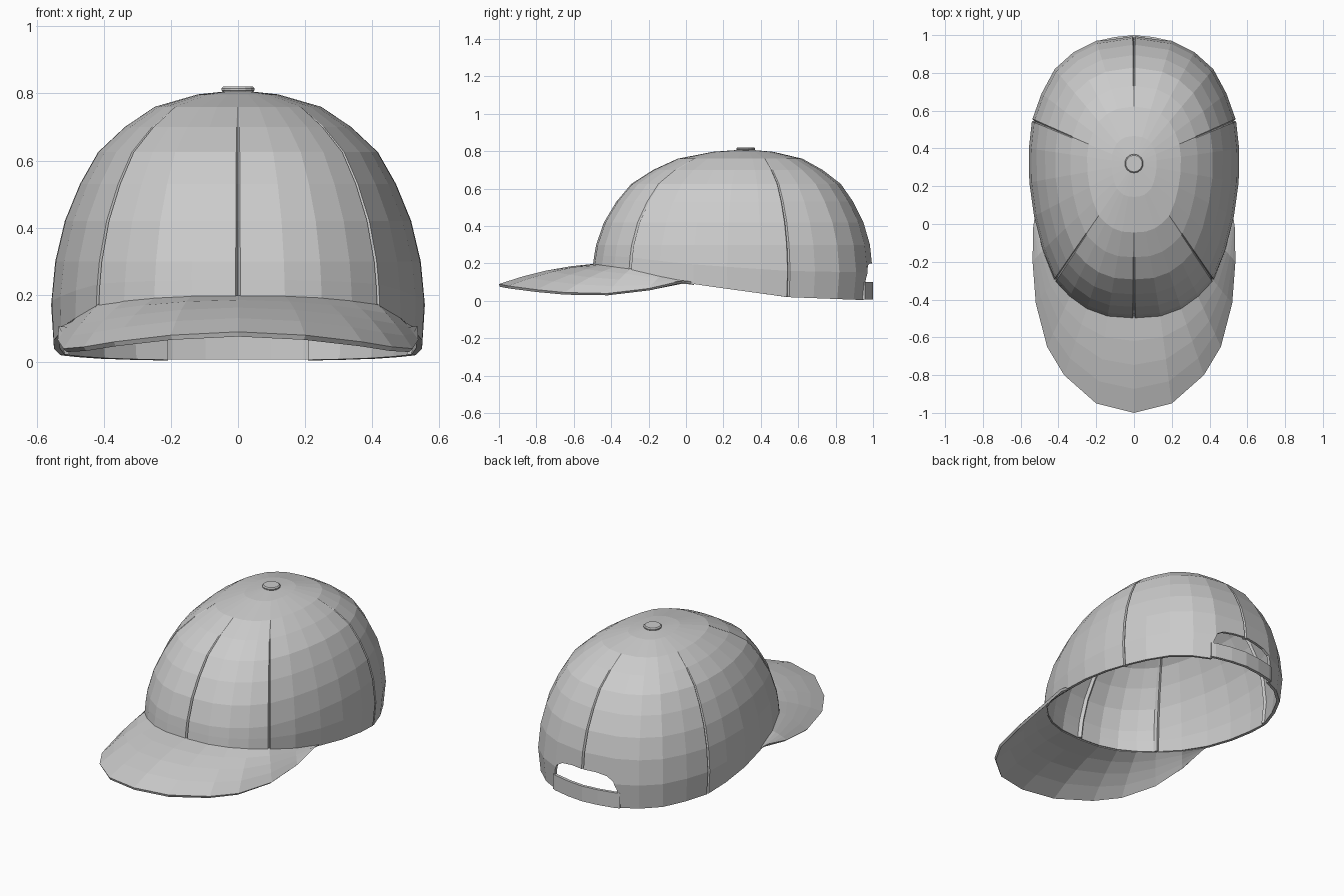
import bpy, bmesh, math
from mathutils import Vector

if "Cube" in bpy.data.objects:
    bpy.data.objects.remove(bpy.data.objects["Cube"])

CX, CY = 0.0, 0.32          # crown pole in plan
# half plan of the crown, front to back; seams fall on chosen columns
PLAN = [(0, -.5), (.14, -.49), (.25, -.45), (.34, -.385), (.42, -.3),
        (.485, -.14), (.53, .04), (.555, .22), (.557, .4), (.54, .55),
        (.49, .69), (.42, .82), (.32, .91), (.2, .97), (0, 1.0)]
SEAMS = {0, 4, 9, 14}
PROFILE = [(0, .975), (.08, .993), (.15, 1), (.2, .998), (.3, .977), (.42, .926),
           (.53, .845), (.625, .748), (.70, .605), (.76, .445), (.797, .215)]
RIM = [(-.5, .19), (-.3, .165), (-.03, .1), (.25, .06), (.55, .02), (1, .003)]


def interp(table, v):
    if v <= table[0][0]:
        return table[0][1]
    for (a, fa), (b, fb) in zip(table, table[1:]):
        if v <= b:
            return fa + (fb - fa) * (v - a) / (b - a)
    return table[-1][1]


def make(name, verts, faces):
    me = bpy.data.meshes.new(name)
    me.from_pydata(verts, [], faces)
    me.update()
    ob = bpy.data.objects.new(name, me)
    bpy.context.collection.objects.link(ob)
    return ob


def grid_faces(rows, cols, closed=False):
    n = cols if closed else cols - 1
    return [(r * cols + i, r * cols + (i + 1) % cols,
             (r + 1) * cols + (i + 1) % cols, (r + 1) * cols + i)
            for r in range(rows - 1) for i in range(n)]


def solidify(ob, t):
    m = ob.modifiers.new("thickness", 'SOLIDIFY')
    m.thickness, m.offset = t, -1


# Crown: stacked rings, each seam column split into a narrow groove
ring = [(Vector(p), i in SEAMS) for i, p in enumerate(PLAN)]
ring += [(Vector((-p.x, p.y)), s) for p, s in reversed(ring[1:-1])]
pole = Vector((CX, CY))
cols = []
for i, (p, seam) in enumerate(ring):
    if not seam:
        cols.append((p, 0))
        continue
    before, after = ring[i - 1][0], ring[(i + 1) % len(ring)][0]
    cols += [(p + (before - p).normalized() * .007, 0), (p, .018),
             (p + (after - p).normalized() * .007, 0)]

levels = [None, None] + [z for z, _ in PROFILE[4:]]
verts = []
for k, level in enumerate(levels):
    depth = 0 if k >= len(levels) - 2 else 1
    for p, groove in cols:
        rim = interp(RIM, p.y)
        z = level if level else (rim, (rim + .3) / 2)[k]
        q = pole + (p - pole) * interp(PROFILE, z) * (1 - groove * depth)
        verts.append((q.x, q.y, z))
n = len(cols)
faces = grid_faces(len(levels), n, True)
verts.append((CX, CY, .81))
top = (len(levels) - 1) * n
faces += [(top + i, top + (i + 1) % n, len(verts) - 1) for i in range(n)]
crown = make("crown", verts, faces)
solidify(crown, .018)

# Rear opening: arched cutter
arch = [(.208, -.1), (.208, .12), (.19, .165), (.15, .19), (.08, .2)]
arch += [(-x, z) for x, z in reversed(arch)]
m = len(arch)
cutter = make("opening_cutter", [(x, y, z) for y in (.75, 1.2) for x, z in arch],
              grid_faces(2, m, True) + [tuple(range(m))[::-1], tuple(range(m, 2 * m))])
bm = bmesh.new()
bm.from_mesh(cutter.data)
bmesh.ops.recalc_face_normals(bm, faces=bm.faces)
bm.to_mesh(cutter.data)
bm.free()
cutter.hide_render = True
b = crown.modifiers.new("opening", 'BOOLEAN')
b.operation, b.object, b.solver = 'DIFFERENCE', cutter, 'EXACT'
bpy.context.view_layer.objects.active = crown
for mod in [x.name for x in crown.modifiers]:
    bpy.ops.object.modifier_apply(modifier=mod)
bpy.data.objects.remove(cutter)

# Adjustment strap across the opening
path = [(.225, .957), (.2, .968), (.1, .99), (0, 1.0), (-.1, .99), (-.2, .968), (-.225, .957)]
strap = make("back_strap", [(x, y, z) for z in (.008, .1) for x, y in path],
             grid_faces(2, len(path)))
solidify(strap, .018)

# Brim: lofted from the crown rim to a curved outer edge
outer = [(0, -1, .09), (.2, -.95, .08), (.37, -.8, .06), (.46, -.65, .045),
         (.52, -.42, .04), (.537, -.2, .066), (.534, -.02, .108)]
inner = [(*(pole + (Vector(p) - pole) * .99), interp(RIM, p[1]) + .008) for p in PLAN[:7]]


def both(side):
    return [(-x, y, z) for x, y, z in reversed(side[1:])] + side


outer, inner = both(outer), both(inner)
STEPS = 4
verts = []
for r in range(STEPS + 1):
    t = r / STEPS
    for o, i in zip(outer, inner):
        v = Vector(o).lerp(Vector(i), t)
        reach = (Vector(o) - Vector(i)).length
        v.z += .07 * reach * t * (1 - t) * 2
        verts.append(v)
brim = make("brim", verts, grid_faces(STEPS + 1, len(outer)))
solidify(brim, .015)

# Top button
bpy.ops.mesh.primitive_cylinder_add(vertices=14, radius=.05, depth=.018, location=(CX, CY, .812))
button = bpy.context.object
button.name = "top_button"
bev = button.modifiers.new("bevel", 'BEVEL')
bev.width, bev.segments = .006, 1
